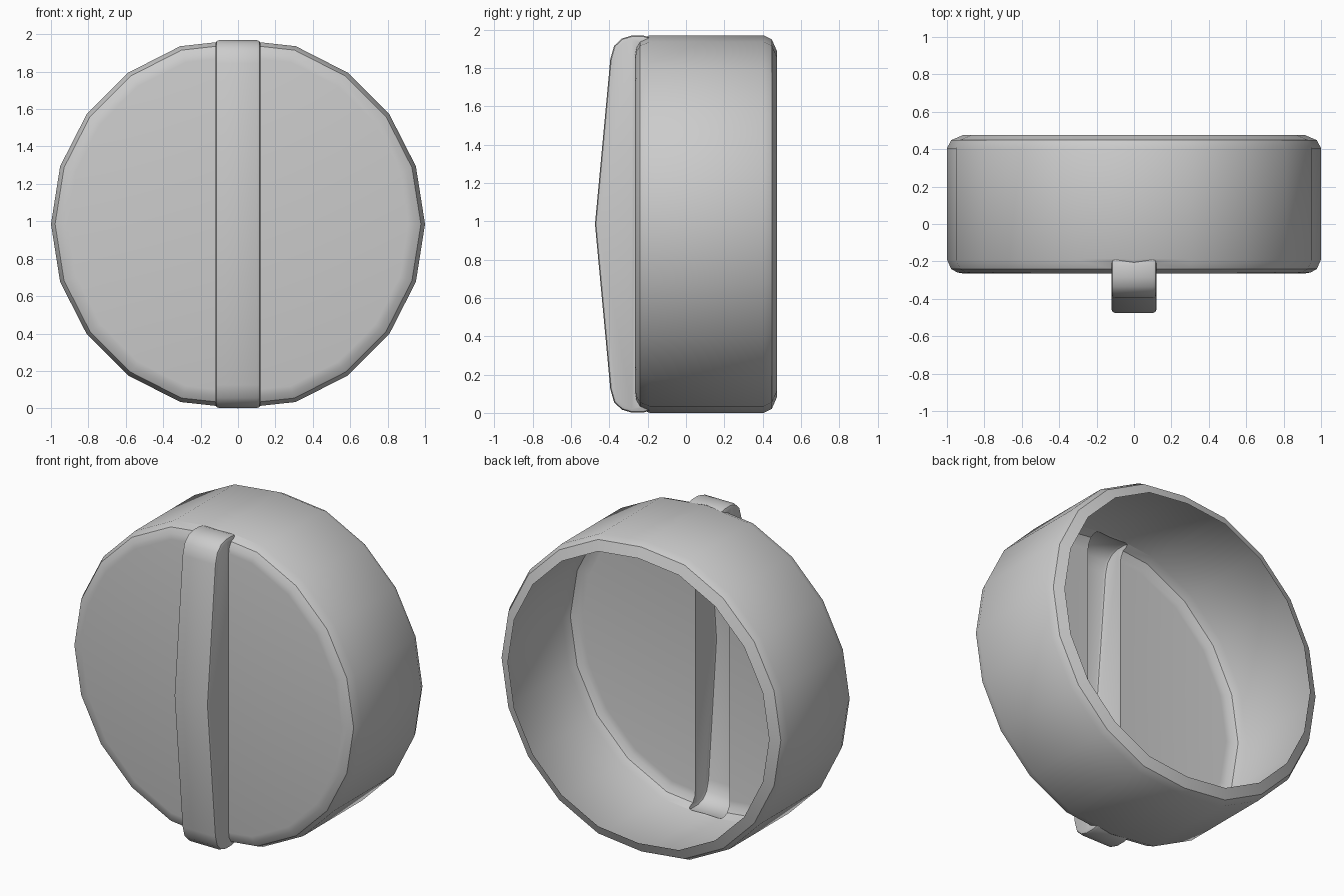
import bpy, bmesh
from math import cos, sin, pi

if "Cube" in bpy.data.objects:
    bpy.data.objects.remove(bpy.data.objects["Cube"])

CZ = 0.985    # height of the cap axis
SIDES = 20


def make_object(name, bm):
    bmesh.ops.recalc_face_normals(bm, faces=bm.faces)
    mesh = bpy.data.meshes.new(name)
    bm.to_mesh(mesh)
    bm.free()
    ob = bpy.data.objects.new(name, mesh)
    bpy.context.collection.objects.link(ob)
    return ob


def lathe(name, profile, top):
    """Closed 20-sided solid around the y axis from (radius, y) pairs."""
    bm = bmesh.new()
    rings = []
    for r, y in profile:
        ring = []
        for i in range(SIDES):
            a = 2 * pi * i / SIDES
            z = max(-top * r, min(top * r, r * sin(a)))
            ring.append(bm.verts.new((r * cos(a), y, CZ + z)))
        rings.append(ring)
    for a, b in zip(rings, rings[1:]):
        for i in range(SIDES):
            j = (i + 1) % SIDES
            bm.faces.new((a[i], a[j], b[j], b[i]))
    bm.faces.new(rings[0])
    bm.faces.new(rings[-1])
    return make_object(name, bm)


def bar(name, half_profile, peak_y, width):
    """Bar across the front: mirrored (y, z) profile given a half width."""
    pts = half_profile + [(peak_y, 0)] + [(y, -z) for y, z in reversed(half_profile)]
    bm = bmesh.new()
    rows = [[bm.verts.new((s * width, y, CZ + z)) for y, z in pts] for s in (-1, 1)]
    for row in rows:
        bm.faces.new(row)
    for i in range(len(pts)):
        j = (i + 1) % len(pts)
        bm.faces.new((rows[0][i], rows[0][j], rows[1][j], rows[1][i]))
    return make_object(name, bm)


def apply_modifier(ob, mod):
    bpy.context.view_layer.objects.active = ob
    bpy.ops.object.modifier_apply(modifier=mod.name)


# Drum with rounded front edge and inward-turned back rim
cap = lathe("cap", [(0.91, -0.265), (0.945, -0.259), (0.978, -0.24), (1.0, -0.19),
                    (1.0, 0.405), (0.978, 0.448), (0.915, 0.475)], 0.985)

# Grip ridge with rounded ends and a raised middle
ridge = bar("grip_ridge", [(-0.15, 0.96), (-0.22, 0.983), (-0.285, 0.983), (-0.335, 0.968),
                           (-0.375, 0.93), (-0.395, 0.86)], -0.475, 0.12)
bev = ridge.modifiers.new("bevel", 'BEVEL')
bev.width = 0.018
bev.segments = 2
bev.limit_method = 'ANGLE'
bev.angle_limit = 0.8
apply_modifier(ridge, bev)

# Merge the ridge into the drum, so both form one skin
join = cap.modifiers.new("join", 'BOOLEAN')
join.operation = 'UNION'
join.solver = 'EXACT'
join.object = ridge
apply_modifier(cap, join)
bpy.data.objects.remove(ridge)

# Open the back: the cap is a thin shell, hollow behind the ridge too
bm = bmesh.new()
bm.from_mesh(cap.data)
back = [f for f in bm.faces if f.normal.y > 0.99 and f.calc_center_median().y > 0.47]
bmesh.ops.delete(bm, geom=back, context='FACES')
bm.to_mesh(cap.data)
bm.free()

# Smooth shading with sharp edges kept
bpy.ops.object.select_all(action='DESELECT')
cap.select_set(True)
bpy.context.view_layer.objects.active = cap
bpy.ops.object.shade_smooth_by_angle(angle=0.55)
